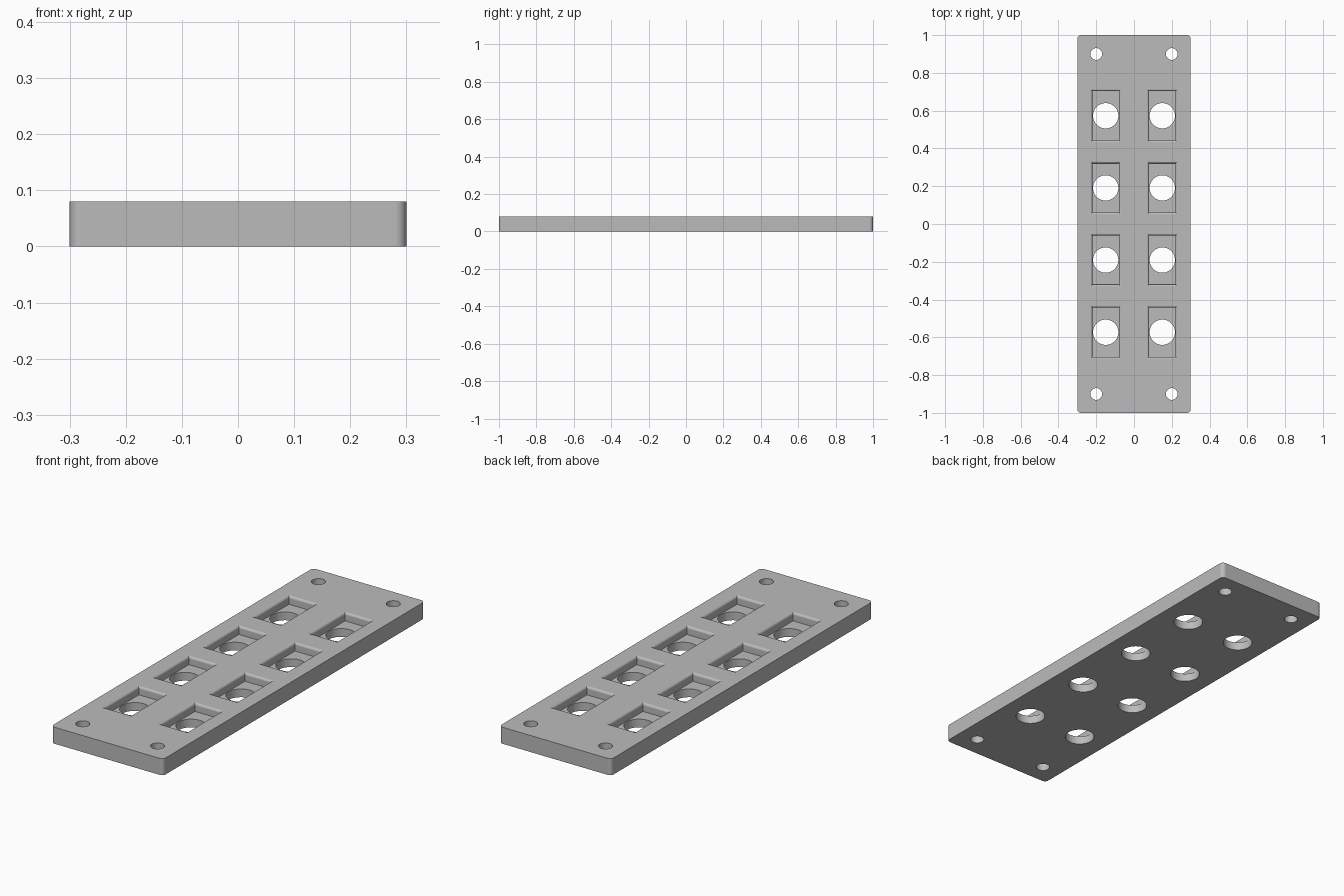
import bpy, bmesh, math

if "Cube" in bpy.data.objects:
    bpy.data.objects.remove(bpy.data.objects["Cube"])

THICK = 0.08
FLOOR = 0.04
ROWS = (-0.573, -0.191, 0.191, 0.573)
COLS = (-0.15, 0.15)

grey = bpy.data.materials.new("plain_grey")
grey.diffuse_color = (0.5, 0.5, 0.5, 1)
grey.use_nodes = True
grey.node_tree.nodes["Principled BSDF"].inputs["Base Color"].default_value = grey.diffuse_color


def loft(bm, rings):
    """Closed solid through a stack of point rings."""
    loops = [[bm.verts.new(p) for p in ring] for ring in rings]
    n = len(loops[0])
    for a, b in zip(loops, loops[1:]):
        for i in range(n):
            j = (i + 1) % n
            bm.faces.new((a[i], a[j], b[j], b[i]))
    bm.faces.new(loops[0][::-1])
    bm.faces.new(loops[-1])


def make_object(name, bm):
    bmesh.ops.recalc_face_normals(bm, faces=bm.faces)
    mesh = bpy.data.meshes.new(name)
    bm.to_mesh(mesh)
    bm.free()
    mesh.materials.append(grey)
    obj = bpy.data.objects.new(name, mesh)
    bpy.context.collection.objects.link(obj)
    return obj


def rect(cx, cy, hx, hy, z):
    return [(cx + sx * hx, cy + sy * hy, z)
            for sx, sy in ((-1, -1), (1, -1), (1, 1), (-1, 1))]


def cylinder(bm, cx, cy, r, n):
    loft(bm, [[(cx + r * math.cos(2 * math.pi * i / n),
                cy + r * math.sin(2 * math.pi * i / n), z) for i in range(n)]
              for z in (-0.05, THICK + 0.05)])


# Plate with rounded vertical corners
R = 0.02
outline = []
for k, (sx, sy) in enumerate(((1, 1), (-1, 1), (-1, -1), (1, -1))):
    for i in range(9):
        a = math.pi / 2 * (k + i / 8)
        outline.append((sx * (0.3 - R) + R * math.cos(a),
                        sy * (1 - R) + R * math.sin(a)))
bm = bmesh.new()
loft(bm, [[(x, y, z) for x, y in outline] for z in (0, THICK)])
plate = make_object("mounting_plate", bm)

# Pocket cutter: rectangular recesses with a rounded upper lip
LIP = 0.012
bm = bmesh.new()
for cx in COLS:
    for cy in ROWS:
        rings = [rect(cx, cy, 0.07, 0.13, FLOOR)]
        for i in range(7):
            a = math.pi / 2 * i / 6
            g = LIP * (1 - math.cos(a))
            rings.append(rect(cx, cy, 0.07 + g, 0.13 + g,
                              THICK - LIP + LIP * math.sin(a)))
        rings.append(rect(cx, cy, 0.07 + LIP, 0.13 + LIP, THICK + 0.05))
        loft(bm, rings)
pockets = make_object("pocket_cutter", bm)

# Hole cutter: large holes in the pockets, screw holes in the corners
bm = bmesh.new()
for cx in COLS:
    for cy in ROWS:
        cylinder(bm, cx, cy, 0.067, 48)
for cx in (-0.2, 0.2):
    for cy in (-0.9, 0.9):
        cylinder(bm, cx, cy, 0.031, 32)
holes = make_object("hole_cutter", bm)

# Cut the plate, then discard the cutters
bpy.context.view_layer.objects.active = plate
plate.select_set(True)
for cutter in (pockets, holes):
    cutter.hide_render = True
    mod = plate.modifiers.new("cut", 'BOOLEAN')
    mod.operation = 'DIFFERENCE'
    mod.solver = 'EXACT'
    mod.object = cutter
    bpy.ops.object.modifier_apply(modifier=mod.name)
    bpy.data.objects.remove(cutter)

# Smooth the round parts, keep the flat faces flat
bpy.ops.object.shade_smooth_by_angle(angle=math.radians(30))
normals = plate.modifiers.new("flat_faces", 'WEIGHTED_NORMAL')
normals.keep_sharp = True
